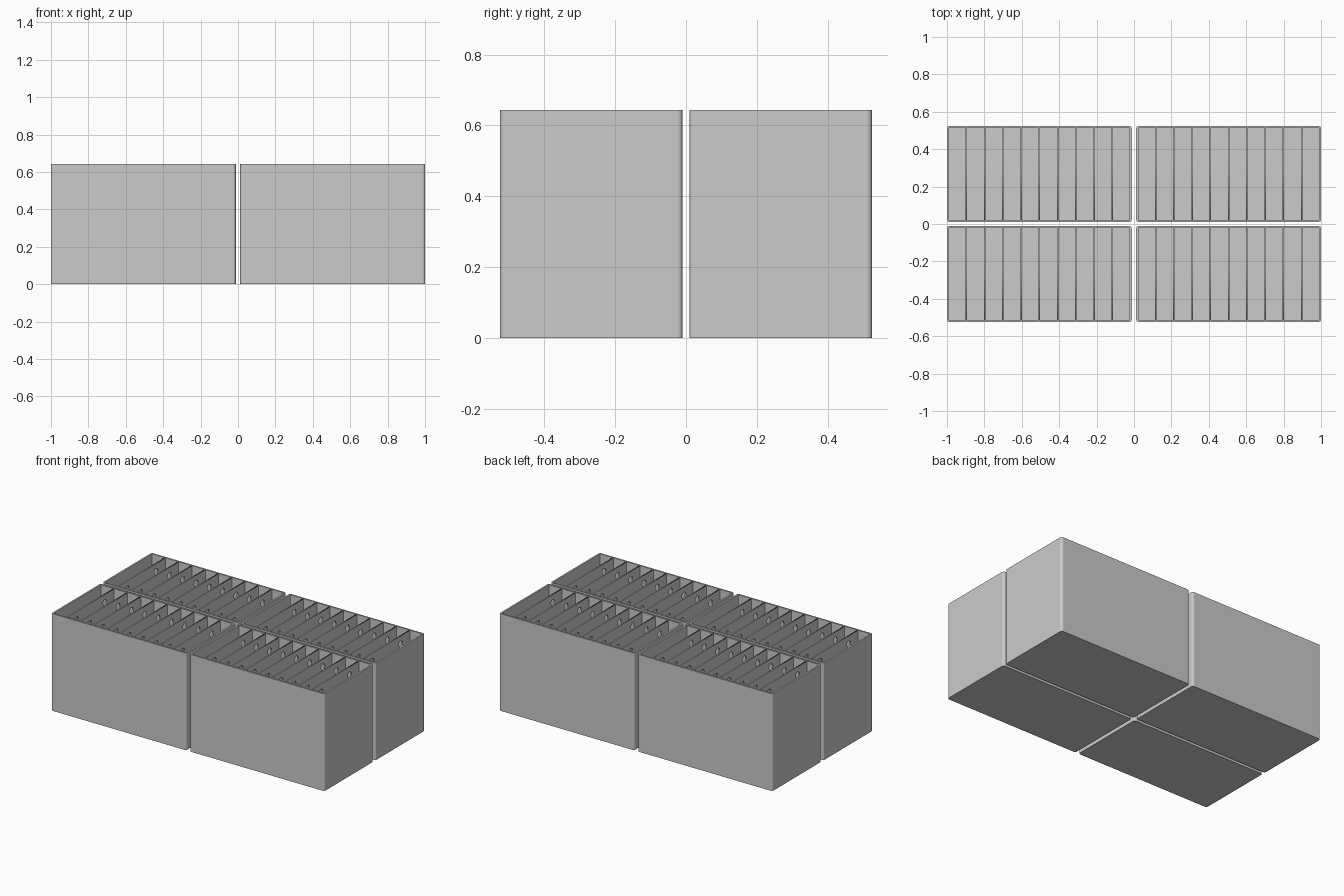
import bpy, bmesh, math

old = bpy.data.objects.get("Cube")
if old:
    bpy.data.objects.remove(old, do_unlink=True)

# Overall sizes
WIDTH, DEPTH, HEIGHT = 0.988, 0.515, 0.643
GAP, WALL, PLATE, PITCH = 0.012, 0.011, 0.008, 0.0975
GAP_Y = 0.01
CELLS = 10
HOLE_R, HOLE_Y, HOLE_DROP = 0.02, 0.15, 0.055

grey = bpy.data.materials.new("light grey plastic")
grey.use_nodes = True
colour = (0.6, 0.6, 0.6, 1)
grey.diffuse_color = colour
grey.node_tree.nodes["Principled BSDF"].inputs["Base Color"].default_value = colour


def add_object(name, mesh, location):
    obj = bpy.data.objects.new(name, mesh)
    obj.location = location
    bpy.context.scene.collection.objects.link(obj)
    return obj


def make_bin_mesh():
    """Open-topped box with rounded upright corners, standing on z = 0."""
    bm = bmesh.new()
    bmesh.ops.create_cube(bm, size=1)
    for v in bm.verts:
        v.co = (v.co.x * WIDTH, v.co.y * DEPTH, (v.co.z + 0.5) * HEIGHT)
    upright = [e for e in bm.edges
               if abs(e.verts[0].co.z - e.verts[1].co.z) > 0.1]
    bmesh.ops.bevel(bm, geom=upright, offset=0.014, segments=4,
                    profile=0.5, affect='EDGES')
    lid = [f for f in bm.faces if f.normal.z > 0.9]
    bmesh.ops.delete(bm, geom=lid, context='FACES_ONLY')
    mesh = bpy.data.meshes.new("bin_shell")
    bm.to_mesh(mesh)
    bm.free()
    mesh.materials.append(grey)
    return mesh


def add_loop(curve, points):
    spline = curve.splines.new('POLY')
    spline.points.add(len(points) - 1)
    for p, (x, y) in zip(spline.points, points):
        p.co = (x, y, 0, 1)
    spline.use_cyclic_u = True


def make_divider_mesh():
    """Thin upright plate with two round holes near the top."""
    curve = bpy.data.curves.new("divider_outline", 'CURVE')
    curve.dimensions = '2D'
    curve.fill_mode = 'BOTH'
    curve.extrude = PLATE / 2
    half, low, top = DEPTH / 2 - WALL, WALL, HEIGHT - 0.002
    add_loop(curve, [(-half, low), (half, low), (half, top), (-half, top)])
    for side in (-1, 1):
        ring = [math.tau * i / 20 for i in range(20)]
        add_loop(curve, [(side * HOLE_Y + HOLE_R * math.cos(a),
                          HEIGHT - HOLE_DROP + HOLE_R * math.sin(a)) for a in ring])
    helper = add_object("divider_helper", curve, (0, 0, 0))
    bpy.context.view_layer.update()
    graph = bpy.context.evaluated_depsgraph_get()
    mesh = bpy.data.meshes.new_from_object(helper.evaluated_get(graph))
    bpy.data.objects.remove(helper, do_unlink=True)
    mesh.materials.clear()
    mesh.materials.append(grey)
    return mesh


bin_mesh = make_bin_mesh()
divider_mesh = make_divider_mesh()

# Four bins, each split into ten narrow slots
for side, sx in (("left", 1), ("right", -1)):
    for end, sy in (("front", -1), ("back", 1)):
        cx = sx * (GAP + WIDTH / 2)
        cy = sy * (GAP_Y + DEPTH / 2)
        shell = add_object(f"{end}_{side}_bin", bin_mesh, (cx, cy, 0))
        solid = shell.modifiers.new("wall thickness", 'SOLIDIFY')
        solid.thickness = WALL
        solid.offset = -1
        solid.use_even_offset = True
        for i in range(1, CELLS):
            x = cx + (i - CELLS / 2) * PITCH
            plate = add_object(f"{end}_{side}_divider_{i}", divider_mesh, (x, cy, 0))
            plate.rotation_euler = (math.pi / 2, 0, math.pi / 2)
